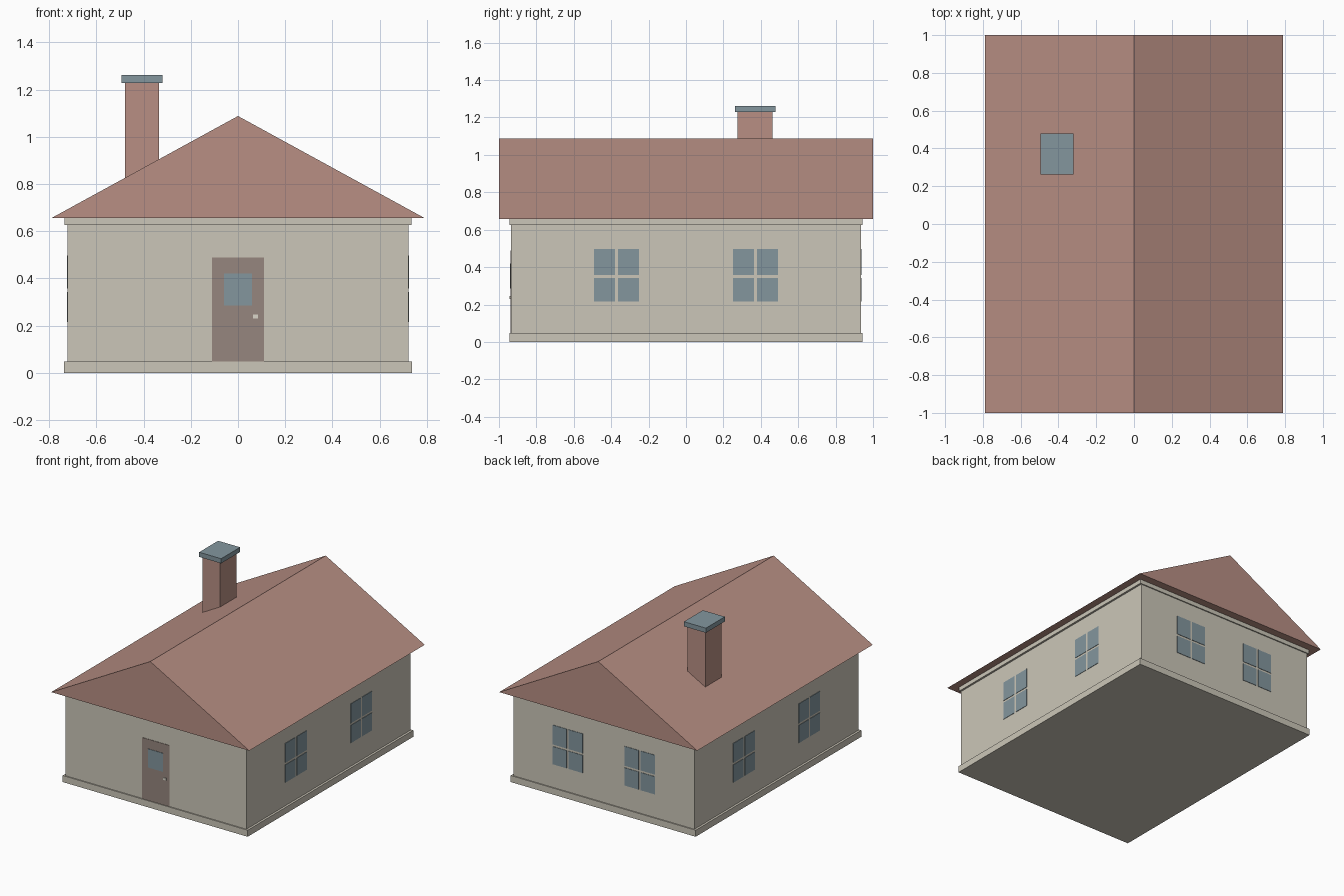
import bpy
import bmesh
from math import pi
from mathutils import Matrix

if "Cube" in bpy.data.objects:
    bpy.data.objects.remove(bpy.data.objects["Cube"])


def make_material(name, rgb):
    linear = [((c / 255 + 0.055) / 1.055) ** 2.4 for c in rgb]
    mat = bpy.data.materials.new(name)
    mat.use_nodes = True
    mat.diffuse_color = (*linear, 1)
    mat.node_tree.nodes["Principled BSDF"].inputs["Base Color"].default_value = (*linear, 1)
    return mat


cream = make_material("cream plaster", (203, 198, 184))
terracotta = make_material("terracotta", (184, 143, 132))
slate = make_material("blue grey", (131, 150, 158))
wood = make_material("brown wood", (150, 134, 126))
ivory = make_material("ivory", (218, 214, 202))


def finish(name, bm, mat, matrix=Matrix()):
    bmesh.ops.recalc_face_normals(bm, faces=bm.faces)
    mesh = bpy.data.meshes.new(name)
    bm.to_mesh(mesh)
    bm.free()
    mesh.materials.append(mat)
    obj = bpy.data.objects.new(name, mesh)
    obj.matrix_world = matrix
    bpy.context.collection.objects.link(obj)
    return obj


def add_box(bm, x, y, z):
    """Add a box given its (low, high) range on each axis."""
    size = [hi - lo for lo, hi in (x, y, z)]
    centre = [(lo + hi) / 2 for lo, hi in (x, y, z)]
    bmesh.ops.create_cube(bm, size=1, matrix=Matrix.Translation(centre) @ Matrix.Diagonal((*size, 1)))


def box(name, x, y, z, mat):
    bm = bmesh.new()
    add_box(bm, x, y, z)
    return finish(name, bm, mat)


def slab(name, half_x, half_y, z, mat):
    return box(name, (-half_x, half_x), (-half_y, half_y), z, mat)


# House body
WALL_X, WALL_Y = 0.722, 0.936
PLINTH_TOP, EAVES, RIDGE = 0.047, 0.656, 1.088
slab("plinth", 0.738, 0.944, (0, PLINTH_TOP), cream)
slab("walls", WALL_X, WALL_Y, (PLINTH_TOP, 0.626), cream)
slab("cornice", 0.736, 0.944, (0.626, EAVES), cream)

# Gable roof: triangle swept from front to back
bm = bmesh.new()
profile = [(-0.79, EAVES), (0.79, EAVES), (0, RIDGE)]
gable = bm.faces.new([bm.verts.new((x, -1, z)) for x, z in profile])
swept = bmesh.ops.extrude_face_region(bm, geom=[gable], use_keep_orig=True)["geom"]
bmesh.ops.translate(bm, vec=(0, 2, 0), verts=[v for v in swept if isinstance(v, bmesh.types.BMVert)])
finish("roof", bm, terracotta)

# Chimney
box("chimney", (-0.478, -0.335), (0.276, 0.463), (0.75, 1.228), terracotta)
box("chimney_cap", (-0.494, -0.319), (0.263, 0.479), (1.228, 1.262), slate)

# Door with a glass pane and a handle
box("door", (-0.11, 0.11), (-WALL_Y - 0.003, -WALL_Y), (PLINTH_TOP, 0.488), wood)
box("door_glass", (-0.06, 0.06), (-WALL_Y - 0.006, -WALL_Y - 0.002), (0.286, 0.42), slate)
box("door_handle", (0.063, 0.085), (-WALL_Y - 0.008, -WALL_Y - 0.002), (0.23, 0.246), ivory)


# Four-pane windows, two on each wall apart from the front
def window(name, offset, distance, angle):
    bm = bmesh.new()
    for x in ((-0.121, -0.008), (0.008, 0.121)):
        for z in ((0.215, 0.343), (0.358, 0.498)):
            add_box(bm, x, (-0.003, 0), z)
    turn = Matrix.Rotation(angle, 4, "Z")
    finish(name, bm, slate, turn @ Matrix.Translation((offset, -distance, 0)))


for side, spacing, distance, angle in (("left", 0.372, WALL_X, pi / 2),
                                       ("right", 0.372, WALL_X, -pi / 2),
                                       ("back", 0.288, WALL_Y, pi)):
    for number, sign in enumerate((-1, 1), 1):
        window(f"{side}_window_{number}", sign * spacing, distance, angle)
